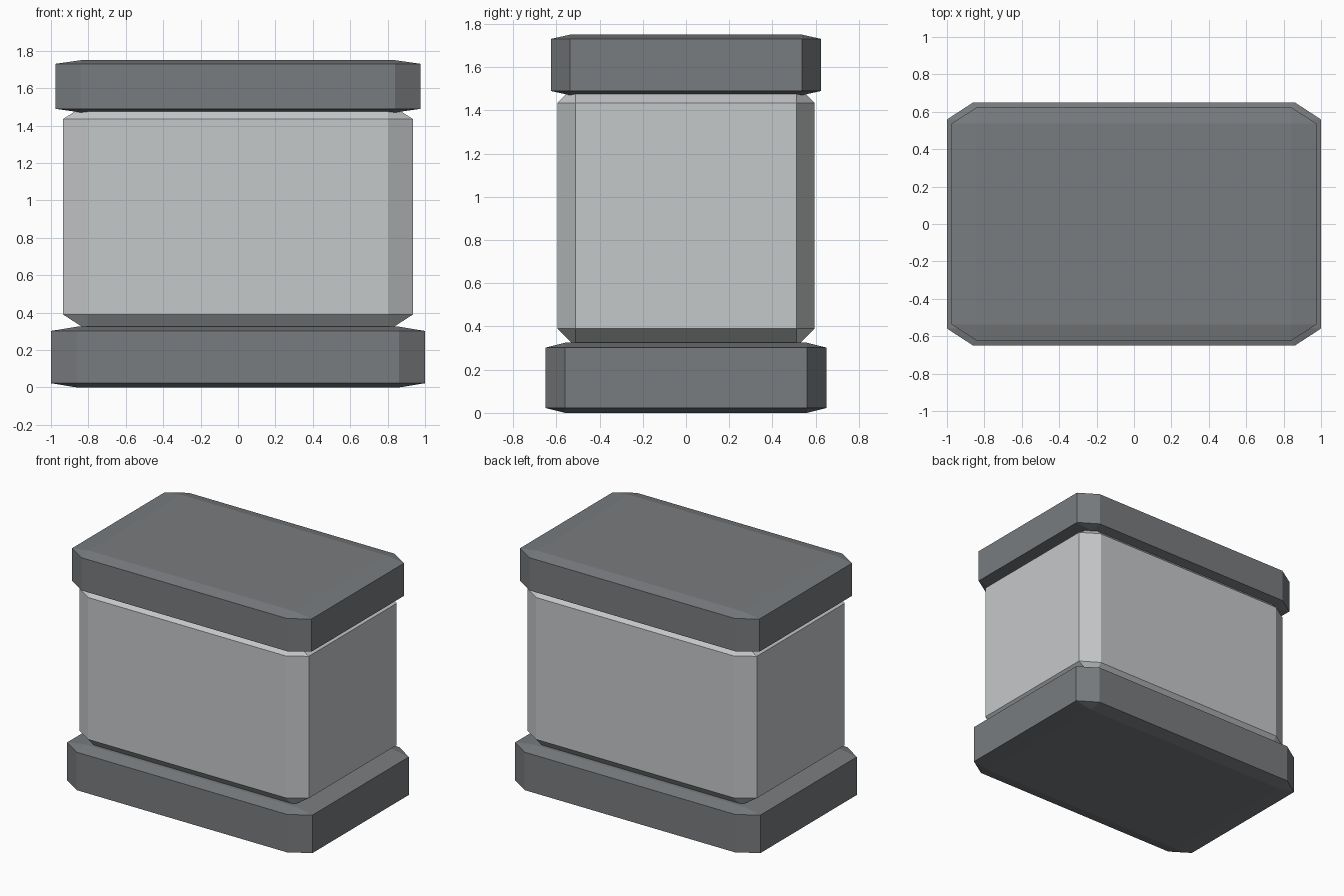
import bpy
import bmesh

default = bpy.data.objects.get("Cube")
if default:
    bpy.data.objects.remove(default, do_unlink=True)


def make_material(name, rgb):
    mat = bpy.data.materials.new(name)
    mat.use_nodes = True
    colour = (*rgb, 1.0)
    mat.diffuse_color = colour
    mat.node_tree.nodes["Principled BSDF"].inputs["Base Color"].default_value = colour
    return mat


def chamfered_block(name, width, depth, bottom, top, mat, chamfer=0.07):
    """Unit cube with chamfered edges, stretched to size so the chamfers stretch too."""
    bm = bmesh.new()
    bmesh.ops.create_cube(bm, size=1.0)
    bmesh.ops.bevel(bm, geom=bm.edges[:], offset=chamfer, offset_type='OFFSET',
                    segments=1, affect='EDGES', profile=0.5)
    bmesh.ops.scale(bm, vec=(width, depth, top - bottom), verts=bm.verts)
    bmesh.ops.recalc_face_normals(bm, faces=bm.faces)
    mesh = bpy.data.meshes.new(name)
    bm.to_mesh(mesh)
    bm.free()
    mesh.materials.append(mat)
    obj = bpy.data.objects.new(name, mesh)
    obj.location.z = (bottom + top) / 2
    bpy.context.collection.objects.link(obj)
    return obj


dark_grey = make_material("dark grey", (0.19, 0.20, 0.21))
light_grey = make_material("light grey", (0.56, 0.58, 0.59))

# Plinth, body tucked into it, and overhanging lid
chamfered_block("base", 2.0, 1.30, 0.0, 0.325, dark_grey)
chamfered_block("body", 1.87, 1.19, 0.305, 1.52, light_grey)
chamfered_block("lid", 1.95, 1.25, 1.47, 1.75, dark_grey)
